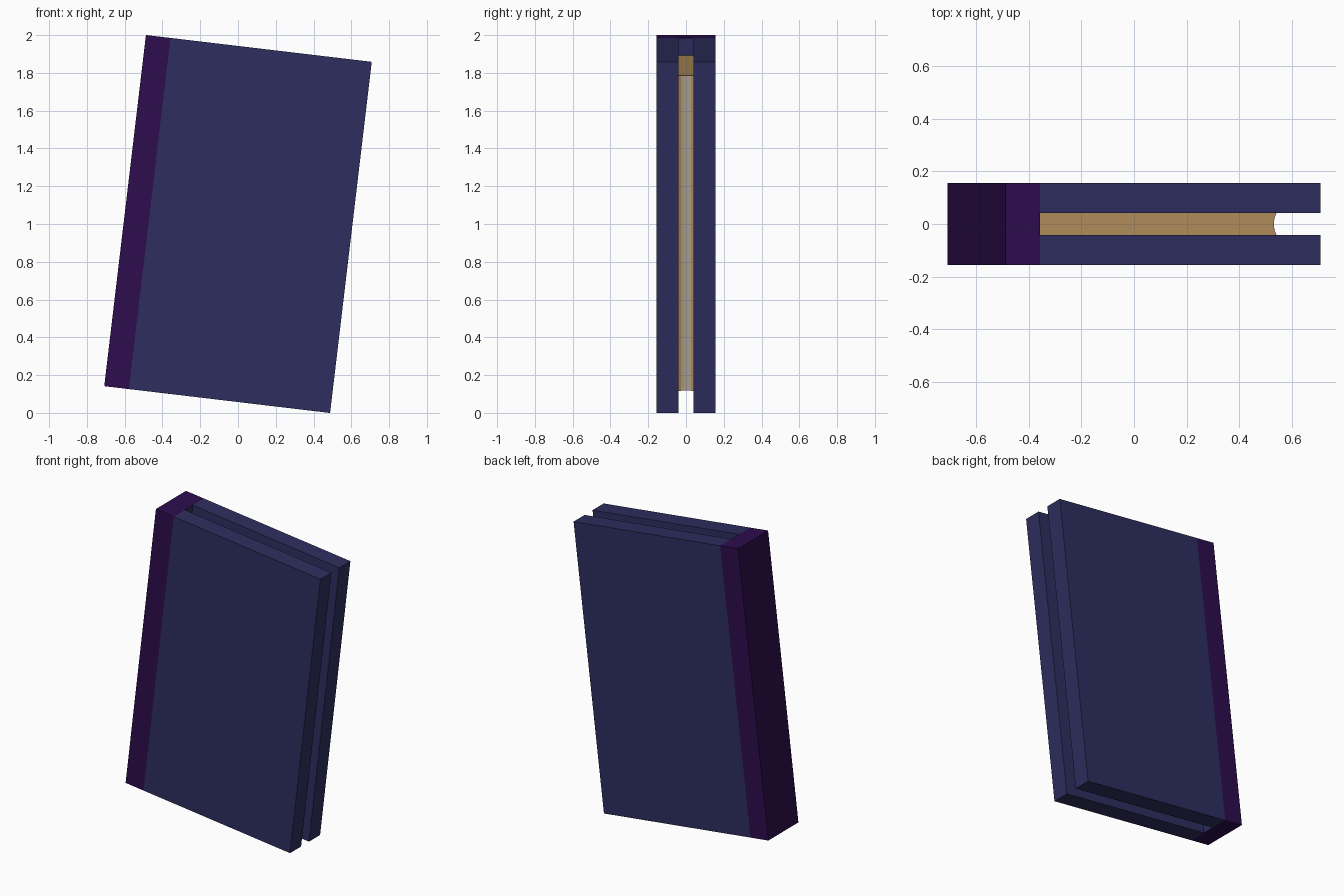
import bpy, bmesh, math
from mathutils import Matrix

if "Cube" in bpy.data.objects:
    bpy.data.objects.remove(bpy.data.objects["Cube"])

# The book leans in the front view; parts are built upright, then tilted
TILT = Matrix.Translation((0, 0, 1.0)) @ Matrix.Rotation(math.radians(6.77), 4, 'Y')
W, H, T = 0.602, 0.936, 0.156      # half width, half height, half thickness
GAP = 0.041                        # half thickness of the page block
HINGE = -0.471                     # where the spine meets the covers


def material(name, rgb):
    m = bpy.data.materials.new(name)
    m.diffuse_color = (*rgb, 1.0)
    m.use_nodes = True
    m.node_tree.nodes["Principled BSDF"].inputs["Base Color"].default_value = m.diffuse_color
    return m


navy = material("navy cover", (0.027, 0.027, 0.115))
purple = material("dark purple spine", (0.026, 0.004, 0.076))
tan = material("tan paper", (0.46, 0.275, 0.11))
cream = material("grey cream paper", (0.43, 0.37, 0.28))


def prism(name, profile, z0, z1, mats, rule=None):
    """Extrude an xy profile from z0 to z1; rule(face) picks the material."""
    bm = bmesh.new()
    base = bm.faces.new([bm.verts.new((x, y, z0)) for x, y in profile])
    top = bmesh.ops.extrude_face_region(bm, geom=[base])["geom"]
    for v in top:
        if isinstance(v, bmesh.types.BMVert):
            v.co.z = z1
    bmesh.ops.recalc_face_normals(bm, faces=bm.faces)
    bm.normal_update()
    if rule:
        for f in bm.faces:
            f.material_index = rule(f)
    bm.transform(TILT)
    me = bpy.data.meshes.new(name)
    bm.to_mesh(me)
    bm.free()
    for m in mats:
        me.materials.append(m)
    ob = bpy.data.objects.new(name, me)
    bpy.context.collection.objects.link(ob)
    return ob


def rect(x0, x1, y0, y1):
    return [(x0, y0), (x1, y0), (x1, y1), (x0, y1)]


# Spine: purple outside, navy on the inner face
prism("spine", rect(-W, HINGE, -T, T), -H, H, [purple, navy],
      lambda f: 1 if f.normal.x > 0.9 else 0)

# Two thick covers
for name, s in (("front_cover", -1), ("back_cover", 1)):
    prism(name, rect(HINGE, W, *sorted((s * GAP, s * T))), -H, H, [navy])

# Page block with a shallow hollow fore edge
N = 6
edge = []
for i in range(N + 1):
    t = -1 + 2 * i / N
    edge.append((0.444 - 0.01 * (1 - t * t), t * GAP))
prism("pages", [(HINGE, -GAP)] + edge + [(HINGE, GAP)], -0.837, 0.843, [tan, cream],
      lambda f: 1 if f.normal.x > 0.5 and abs(f.calc_center_median().y) < GAP * 0.7 else 0)
